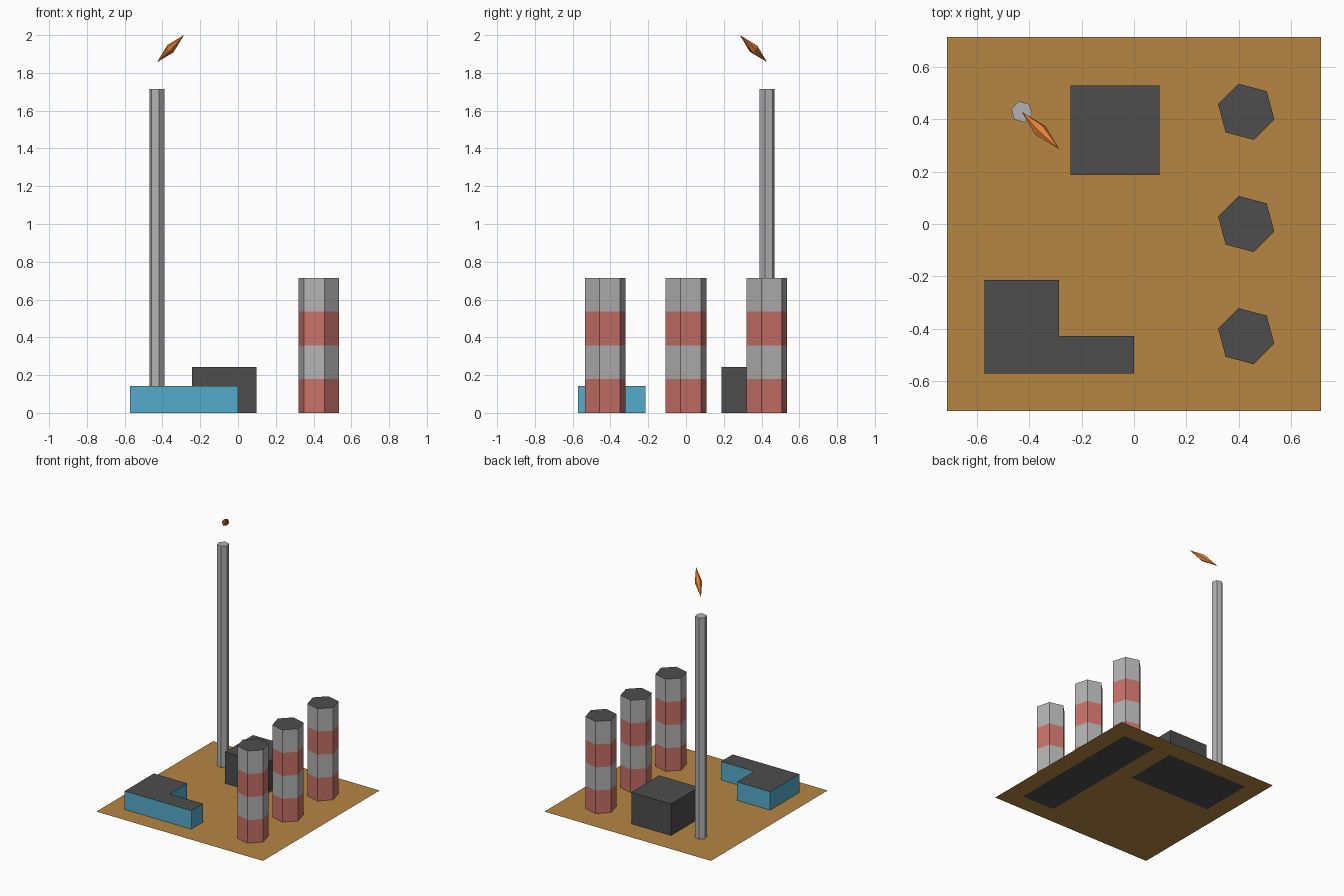
import bpy, math
from mathutils import Vector

if "Cube" in bpy.data.objects:
    bpy.data.objects.remove(bpy.data.objects["Cube"])

U = 1 / 7  # layout module


def material(name, rgb):
    m = bpy.data.materials.new(name)
    m.diffuse_color = (*rgb, 1)
    m.use_nodes = True
    m.node_tree.nodes["Principled BSDF"].inputs["Base Color"].default_value = m.diffuse_color
    return m


SOIL = material("soil", (0.47, 0.24, 0.055))
DARK = material("dark", (0.075, 0.075, 0.075))
GREY = material("grey", (0.45, 0.45, 0.45))
RED = material("red", (0.58, 0.17, 0.14))
BLUE = material("blue", (0.09, 0.41, 0.6))
FLAME = material("flame", (0.8, 0.22, 0.04))


def add_mesh(name, verts, faces, mats, slots):
    me = bpy.data.meshes.new(name)
    me.from_pydata(verts, [], faces)
    for m in mats:
        me.materials.append(m)
    for p, s in zip(me.polygons, slots):
        p.material_index = s
    ob = bpy.data.objects.new(name, me)
    bpy.context.collection.objects.link(ob)
    return ob


def prism(name, outline, levels, side_mats, top_mat):
    """Extrude a counter-clockwise outline through levels, one material per band."""
    n = len(outline)
    verts = [(x, y, z) for z in levels for x, y in outline]
    faces, slots = [], []
    for k in range(len(levels) - 1):
        for i in range(n):
            j = (i + 1) % n
            faces.append((k * n + i, k * n + j, k * n + n + j, k * n + n + i))
            slots.append(k)
    faces.append(tuple(range(len(verts) - n, len(verts))))
    slots.append(len(side_mats))
    return add_mesh(name, verts, faces, [*side_mats, top_mat], slots)


def hexagon(cx, cy, r):
    return [(cx + r * math.cos(math.radians(60 * i - 15)),
             cy + r * math.sin(math.radians(60 * i - 15))) for i in range(6)]


def rect(x0, y0, x1, y1):
    return [(x0, y0), (x1, y0), (x1, y1), (x0, y1)]


def sheet(name, outline, z, mat):
    return add_mesh(name, [(x, y, z) for x, y in outline], [(0, 1, 2, 3)], [mat], [0])


# ground and the dark pads just under its surface
sheet("ground", rect(-5 * U, -5 * U, 5 * U, 5 * U), 0, SOIL)
sheet("tower_pad", rect(2 * U, -4 * U, 4 * U, 4 * U), -0.0005, DARK)
sheet("plant_pad", rect(-4 * U, U, U, 4 * U), -0.0005, DARK)

# banded towers
for i in (-1, 0, 1):
    prism(f"tower_{i + 2}", hexagon(3 * U, 3 * U * i, 0.111),
          [k * 1.25 * U for k in range(4)] + [5 * U], [RED, GREY, RED, GREY], DARK)

# tall flare stack
prism("flare_stack", hexagon(-3 * U, 3 * U, 0.0415), [0, 12 * U], [GREY], GREY)

# plant block and L-shaped office
prism("plant_block", rect(-0.243, 0.188, 0.098, 0.53), [0, 0.244], [DARK], DARK)
prism("office", [(-4 * U, -4 * U), (0, -4 * U), (0, -3 * U), (-2 * U, -3 * U),
                 (-2 * U, -1.5 * U), (-4 * U, -1.5 * U)], [0, U], [BLUE], DARK)

# slanted flame: slim double cone
a, b = Vector((-3 * U, 3 * U, 13 * U)), Vector((-2 * U, 2 * U, 2.0))
rot = (b - a).to_track_quat('Z', 'Y')
ring = [(a + b) / 2 + rot @ Vector((x, y, 0)) for x, y in hexagon(0, 0, 0.026)]
faces = []
for i in range(6):
    j = (i + 1) % 6
    faces += [(0, j + 2, i + 2), (1, i + 2, j + 2)]
add_mesh("flame", [a, b, *ring], faces, [FLAME], [0] * 12)
